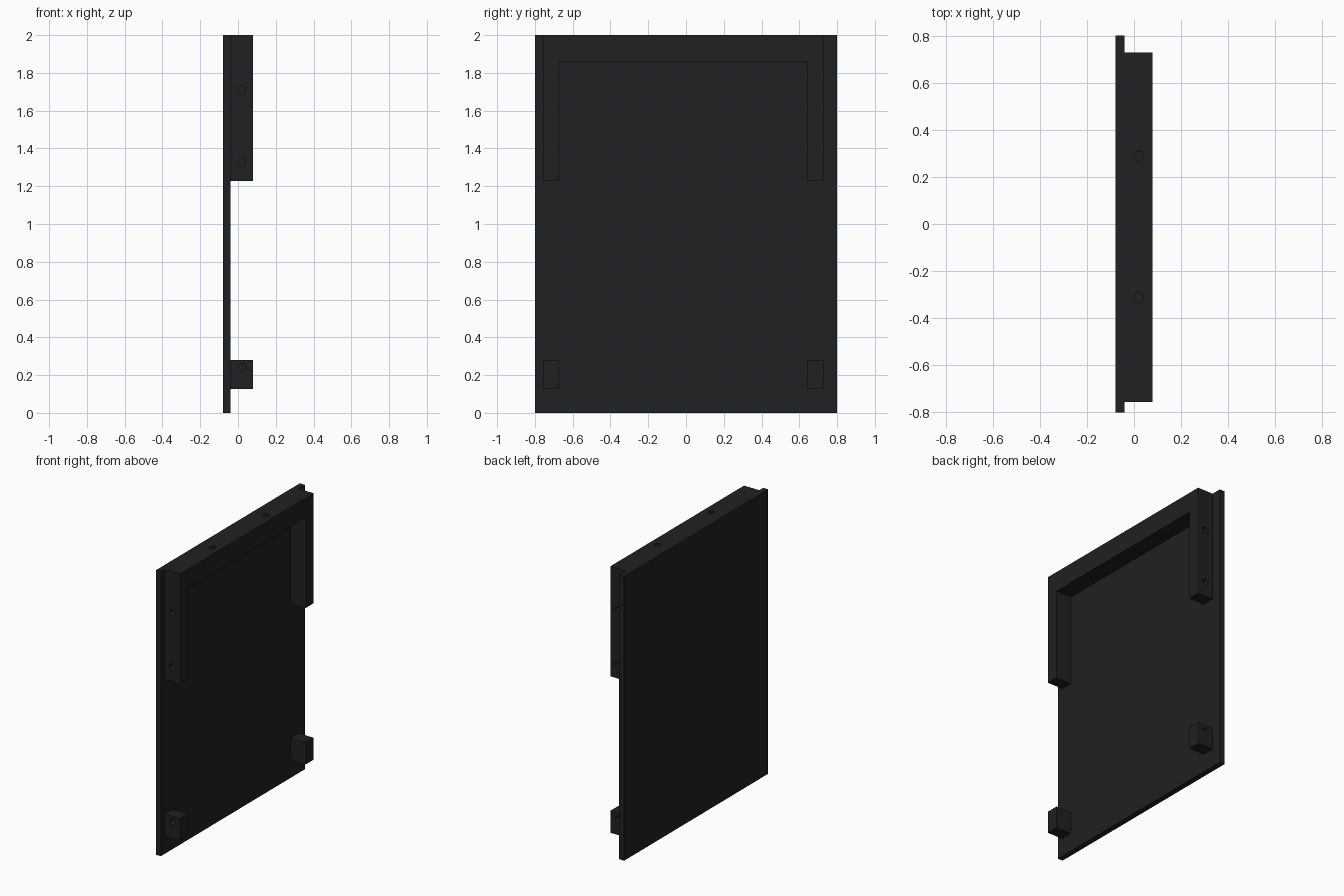
import bpy, bmesh, math
from mathutils import Matrix, Vector

if "Cube" in bpy.data.objects:
    bpy.data.objects.remove(bpy.data.objects["Cube"])

mat = bpy.data.materials.new("charcoal")
mat.diffuse_color = (0.014, 0.015, 0.016, 1)
mat.use_nodes = True
mat.node_tree.nodes["Principled BSDF"].inputs["Base Color"].default_value = mat.diffuse_color

X0, X1, X2 = -0.079, -0.04, 0.079      # panel back, panel front, frame front
Y0, Y1 = -0.757, 0.728                 # frame outer sides
I0, I1 = -0.672, 0.64                  # frame inner sides
HOLE_X, HOLE_R, DEPTH = 0.02, 0.021, 0.05


def extrude_x(name, outline, x0, x1):
    """Solid from a (y, z) outline pushed along x."""
    bm = bmesh.new()
    face = bm.faces.new([bm.verts.new((x0, y, z)) for y, z in outline])
    ext = bmesh.ops.extrude_face_region(bm, geom=[face])
    moved = [v for v in ext["geom"] if isinstance(v, bmesh.types.BMVert)]
    bmesh.ops.translate(bm, verts=moved, vec=(x1 - x0, 0, 0))
    bmesh.ops.recalc_face_normals(bm, faces=bm.faces)
    me = bpy.data.meshes.new(name)
    bm.to_mesh(me)
    bm.free()
    me.materials.append(mat)
    ob = bpy.data.objects.new(name, me)
    bpy.context.collection.objects.link(ob)
    return ob


def rect(y0, y1, z0, z1):
    return [(y0, z0), (y1, z0), (y1, z1), (y0, z1)]


def drill(ob, holes):
    """Blind screw holes; each is (surface point, axis)."""
    bm = bmesh.new()
    for point, axis in holes:
        rot = Vector((0, 0, 1)).rotation_difference(Vector(axis)).to_matrix().to_4x4()
        bmesh.ops.create_cone(bm, cap_ends=True, segments=24, radius1=HOLE_R,
                              radius2=HOLE_R, depth=2 * DEPTH,
                              matrix=Matrix.Translation(point) @ rot)
    me = bpy.data.meshes.new("hole_cutter")
    bm.to_mesh(me)
    bm.free()
    me.materials.append(mat)
    cutter = bpy.data.objects.new("hole_cutter", me)
    bpy.context.collection.objects.link(cutter)
    cutter.hide_render = True
    mod = ob.modifiers.new("holes", 'BOOLEAN')
    mod.operation, mod.solver, mod.object = 'DIFFERENCE', 'EXACT', cutter
    bpy.context.view_layer.objects.active = ob
    bpy.ops.object.modifier_apply(modifier=mod.name)
    bpy.data.objects.remove(cutter)
    bpy.ops.object.select_all(action='DESELECT')
    ob.select_set(True)
    bpy.ops.object.shade_smooth_by_angle(angle=math.radians(30))


# flat door panel
extrude_x("panel", rect(-0.8, 0.8, 0, 2), X0, X1)

# upside-down U frame with holes in its sides and top
frame = extrude_x("upper_frame", [(Y0, 1.227), (I0, 1.227), (I0, 1.86), (I1, 1.86),
                                  (I1, 1.227), (Y1, 1.227), (Y1, 2), (Y0, 2)], X1, X2)
holes = [((HOLE_X, y, z), (0, 1, 0)) for y in (Y0, Y1) for z in (1.33, 1.71)]
holes += [((HOLE_X, y, 2), (0, 0, 1)) for y in (-0.31, 0.287)]
drill(frame, holes)

# small lower mounting blocks
for name, y0, y1, side in (("lower_block_front", Y0, I0, Y0),
                           ("lower_block_back", I1, Y1, Y1)):
    block = extrude_x(name, rect(y0, y1, 0.127, 0.281), X1, X2)
    drill(block, [((HOLE_X, side, 0.24), (0, 1, 0))])
